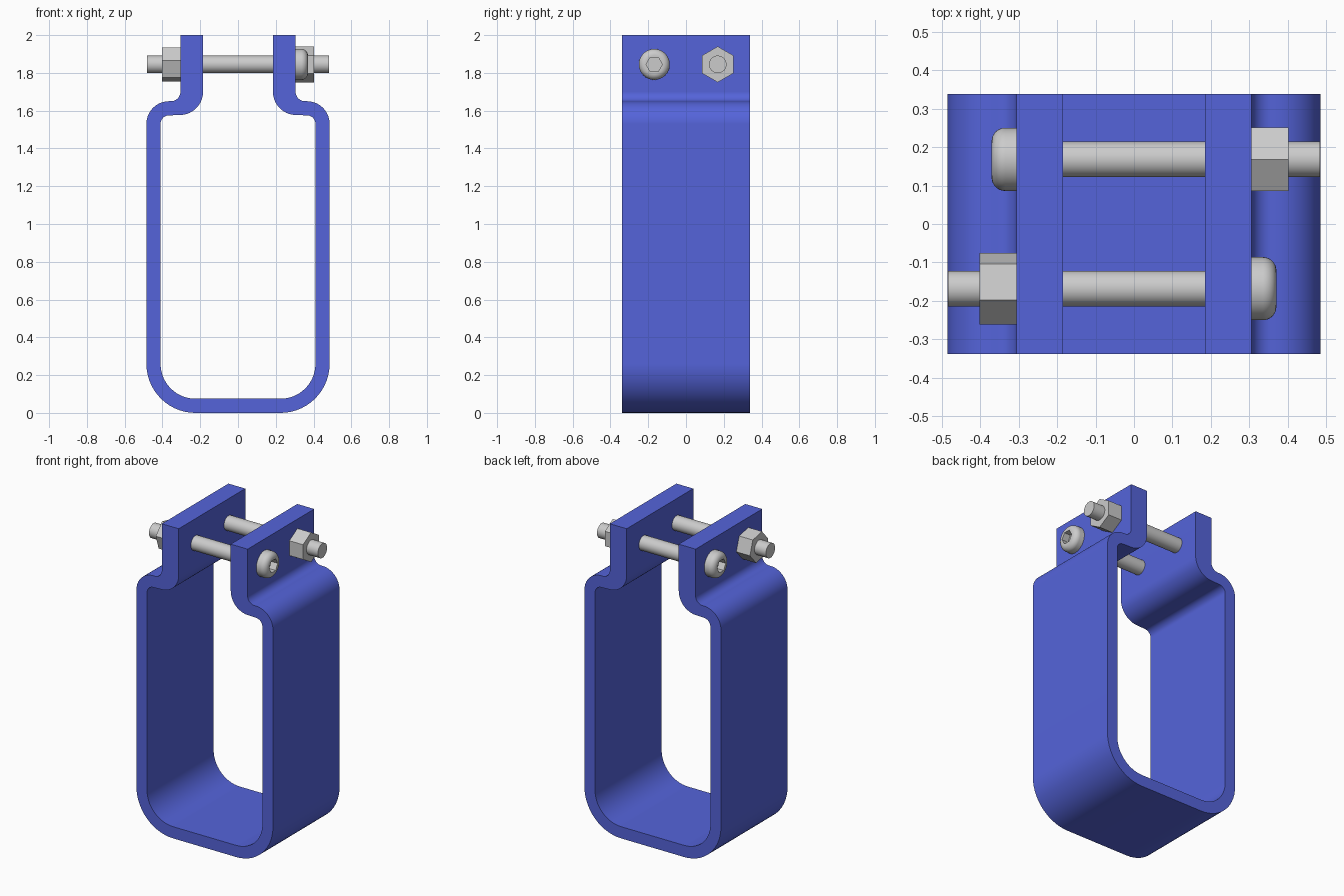
import bpy, bmesh
from math import sin, cos, pi, radians

if "Cube" in bpy.data.objects:
    bpy.data.objects.remove(bpy.data.objects["Cube"])

BOLT_Z, BOLT_Y = 1.845, 0.168


def finish(name, bm, material=None):
    bmesh.ops.recalc_face_normals(bm, faces=bm.faces[:])
    mesh = bpy.data.meshes.new(name)
    bm.to_mesh(mesh)
    bm.free()
    obj = bpy.data.objects.new(name, mesh)
    bpy.context.collection.objects.link(obj)
    if material:
        mesh.materials.append(material)
    bpy.ops.object.select_all(action='DESELECT')
    obj.select_set(True)
    bpy.context.view_layer.objects.active = obj
    bpy.ops.object.shade_smooth_by_angle(angle=radians(30))
    mod = obj.modifiers.new("even_shading", 'WEIGHTED_NORMAL')
    mod.keep_sharp = True
    return obj


def arc(cx, cz, r, a0, a1, n=14):
    angles = [radians(a0 + (a1 - a0) * i / n) for i in range(n + 1)]
    return [(cx + r * cos(a), cz + r * sin(a)) for a in angles]


def loft(name, sections, n, side, y, phase=0):
    """Rings along x; each section is (x, radius, is_hex)."""
    bm = bmesh.new()
    rings = []
    for x, r, is_hex in sections:
        ring = []
        for i in range(n):
            a = 2 * pi * i / n
            k = r * cos(pi / 6) / cos(a % (pi / 3) - pi / 6) if is_hex else r
            a += radians(phase)
            ring.append(bm.verts.new((side * x, y + k * cos(a), BOLT_Z + k * sin(a))))
        rings.append(ring)
    for r0, r1 in zip(rings, rings[1:]):
        for i in range(n):
            j = (i + 1) % n
            bm.faces.new((r0[i], r0[j], r1[j], r1[i]))
    bm.faces.new(rings[0])
    bm.faces.new(rings[-1])
    return finish(name, bm)


# Bent band: right half of the profile, mirrored and extruded along y
blue = bpy.data.materials.new("blue_paint")
blue.diffuse_color = (0.09, 0.127, 0.70, 1)
blue.use_nodes = True
blue.node_tree.nodes["Principled BSDF"].inputs["Base Color"].default_value = blue.diffuse_color
half = (arc(0.225, 0.26, 0.26, -90, 0) + arc(0.365, 1.53, 0.12, 0, 90)
        + arc(0.355, 1.70, 0.05, 270, 180) + [(0.305, 2), (0.185, 2)]
        + arc(0.308, 1.70, 0.123, 180, 270) + arc(0.365, 1.53, 0.045, 90, 0)
        + arc(0.225, 0.26, 0.185, 0, -90))
outline = half + [(-x, z) for x, z in reversed(half)]
bm = bmesh.new()
face = bm.faces.new([bm.verts.new((x, -0.338, z)) for x, z in outline])
ext = bmesh.ops.extrude_face_region(bm, geom=[face])
bmesh.ops.translate(bm, vec=(0, 0.676, 0),
                    verts=[v for v in ext['geom'] if isinstance(v, bmesh.types.BMVert)])
finish("clamp_band", bm, blue)

# Two opposed bolts: shank, rounded head and hexagon socket in one loft
head = [(x, r, False) for x, r in arc(0.335, 0.047, 0.035, 90, 0, 8)]
bolt = ([(-0.483, 0.0465, False), (0.305, 0.0465, False), (0.305, 0.082, False)]
        + head + [(0.37, 0.043, True), (0.325, 0.043, True)])
for label, side, nut_phase in (("front", 1, 48), ("rear", -1, 30)):
    y = -side * BOLT_Y
    loft(label + "_bolt", bolt, 48, side, y)
    loft(label + "_nut", [(-0.402, 0.095, True), (-0.305, 0.095, True)],
         6, side, y, nut_phase)
